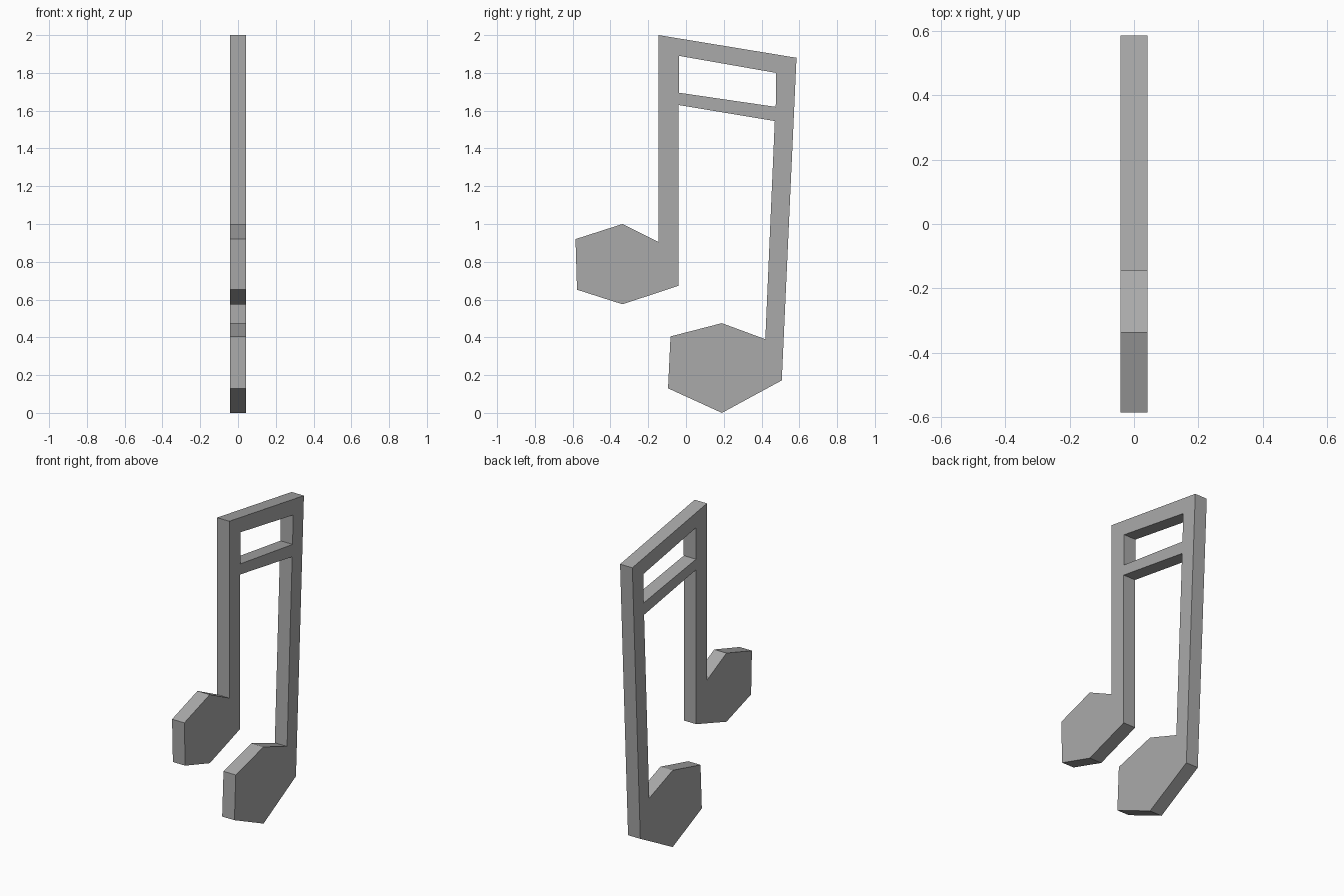
import bpy
import bmesh

default = bpy.data.objects.get("Cube")
if default:
    bpy.data.objects.remove(default, do_unlink=True)

HALF = 0.042  # half the plate thickness

# Flat grey finish
grey = bpy.data.materials.new("mid_grey")
colour = (0.4, 0.4, 0.4, 1)
grey.diffuse_color = colour
grey.use_nodes = True
grey.node_tree.nodes["Principled BSDF"].inputs["Base Color"].default_value = colour

# Profile corners (y, z), shared between neighbouring parts
front_top, back_top = (-0.145, 2.0), (0.585, 1.88)
window_top = [(-0.036, 1.89), (0.477, 1.80)]
window_low = [(-0.038, 1.695), (0.475, 1.62)]
beam_low = [(-0.04, 1.63), (0.47, 1.545)]
front_foot = [(-0.04, 0.673), (-0.145, 0.905)]
back_foot = [(0.507, 0.172), (0.42, 0.39)]

parts = {
    "front_stem": [front_top, window_top[0], window_low[0], beam_low[0], *front_foot],
    "back_stem": [back_top, *back_foot, beam_low[1], window_low[1], window_top[1]],
    "top_beam": [front_top, back_top, window_top[1], window_top[0]],
    "lower_beam": [window_low[0], window_low[1], beam_low[1], beam_low[0]],
    "front_head": [*front_foot, (-0.336, 1.0), (-0.585, 0.92),
                   (-0.577, 0.652), (-0.336, 0.575)],
    "back_head": [*back_foot, (0.19, 0.475), (-0.082, 0.405),
                  (-0.095, 0.13), (0.19, 0.0)],
}

# Join the part profiles on shared corners, then extrude to a plate
bm = bmesh.new()
corners = {}
for outline in parts.values():
    for p in outline:
        if p not in corners:
            corners[p] = bm.verts.new((-HALF, *p))
    bm.faces.new([corners[p] for p in outline])
bmesh.ops.recalc_face_normals(bm, faces=bm.faces[:])
result = bmesh.ops.extrude_face_region(bm, geom=bm.faces[:], use_keep_orig=True)
moved = [g for g in result["geom"] if isinstance(g, bmesh.types.BMVert)]
bmesh.ops.translate(bm, verts=moved, vec=(2 * HALF, 0, 0))
bmesh.ops.recalc_face_normals(bm, faces=bm.faces[:])

mesh = bpy.data.meshes.new("beamed_note")
bm.to_mesh(mesh)
bm.free()
mesh.materials.append(grey)
note = bpy.data.objects.new("beamed_note", mesh)
bpy.context.collection.objects.link(note)
